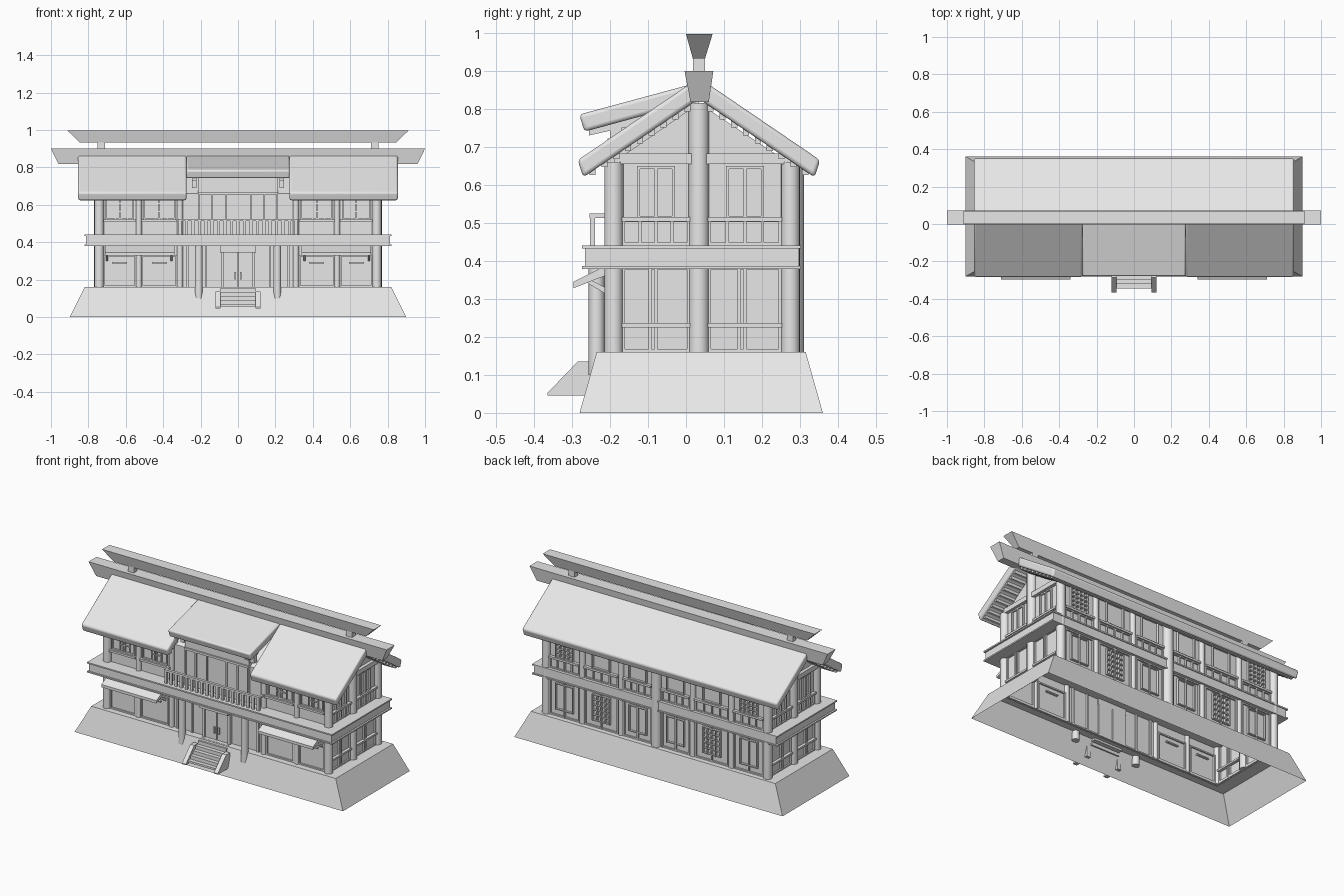
import bpy, bmesh, math
from mathutils import Matrix

cube = bpy.data.objects.get("Cube")
if cube:
    bpy.data.objects.remove(cube, do_unlink=True)

grey = bpy.data.materials.new("plain_grey")
grey.use_nodes = True
grey.diffuse_color = (0.8, 0.8, 0.8, 1)
grey.node_tree.nodes["Principled BSDF"].inputs["Base Color"].default_value = (0.8, 0.8, 0.8, 1)

parts = {}          # part name -> bmesh collecting its pieces
RIDGE = 0.034       # y of the ridge line
FRONT, BACK, END = -0.19, 0.275, 0.74


def part(name):
    return parts.setdefault(name, bmesh.new())


def box(name, x0, x1, y0, y1, z0, z1):
    m = Matrix.Translation(((x0 + x1) / 2, (y0 + y1) / 2, (z0 + z1) / 2))
    m = m @ Matrix.Diagonal((x1 - x0, y1 - y0, z1 - z0, 1))
    bmesh.ops.create_cube(part(name), size=1, matrix=m)


def post(name, x, y, z0, z1, r):
    bmesh.ops.create_cone(part(name), segments=16, radius1=r, radius2=r, depth=z1 - z0,
                          cap_ends=True, matrix=Matrix.Translation((x, y, (z0 + z1) / 2)))


def prism(name, profile, x0, x1):
    """Extrude a (y, z) profile along x."""
    bm = part(name)
    a = [bm.verts.new((x0, y, z)) for y, z in profile]
    b = [bm.verts.new((x1, y, z)) for y, z in profile]
    bm.faces.new(a)
    bm.faces.new(b[::-1])
    for i in range(len(a)):
        j = (i + 1) % len(a)
        bm.faces.new((a[i], b[i], b[j], a[j]))


def frustum(name, low, high, caps=True):
    """Tapered block between two rectangles given as (half_x, y0, y1, z)."""
    bm = part(name)
    rings = [[bm.verts.new((x, y, z)) for x, y in ((-h, y0), (h, y0), (h, y1), (-h, y1))]
             for h, y0, y1, z in (low, high)]
    for i in range(4):
        j = (i + 1) % 4
        bm.faces.new((rings[0][i], rings[0][j], rings[1][j], rings[1][i]))
    if caps:
        bm.faces.new(rings[0][::-1])
        bm.faces.new(rings[1])


def wall_bar(name, side, u0, u1, z0, z1, d=0.01):
    """Bar straddling one of the walls; u runs along that wall."""
    if side in ("front", "back"):
        y = FRONT if side == "front" else BACK
        box(name, u0, u1, y - d, y + d, z0, z1)
    else:
        x = END if side == "left" else -END
        box(name, x - d, x + d, u0, u1, z0, z1)


def grid(name, side, u0, u1, z0, z1, cols=1, rows=1, t=0.008, d=0.01):
    for i in range(cols + 1):
        u = u0 + (u1 - u0 - t) * i / cols
        wall_bar(name, side, u, u + t, z0, z1, d)
    for i in range(rows + 1):
        z = z0 + (z1 - z0 - t) * i / rows
        wall_bar(name, side, u0, u1, z, z + t, d * 0.9)


# Sloping stone base: open tube with a ledge around the walls
frustum("stone_base", (0.9, -0.28, 0.36, 0), (0.82, -0.235, 0.315, 0.16), caps=False)
for s in (-1, 1):
    box("base_ledge", *sorted((s * 0.73, s * 0.82)), -0.235, 0.315, 0.152, 0.16)
box("base_ledge", -0.73, 0.73, -0.235, FRONT + 0.01, 0.152, 0.16)
box("base_ledge", -0.73, 0.73, BACK - 0.01, 0.315, 0.152, 0.16)

# Walls with gables, and the raised wall of the central bay
prism("house_walls", [(FRONT, 0.15), (FRONT, 0.66), (RIDGE, 0.815), (BACK, 0.655), (BACK, 0.15)], -END, END)
bm = part("house_walls")
bm.faces.ensure_lookup_table()
bmesh.ops.delete(bm, geom=[f for f in bm.faces if all(v.co.z < 0.2 for v in f.verts)], context="FACES_ONLY")
prism("bay_wall", [(-0.2, 0.44), (-0.2, 0.755), (RIDGE, 0.82), (RIDGE, 0.44)], -0.215, 0.215)

# Floor band running round the house
box("floor_band", -0.812, 0.812, -0.266, 0.297, 0.382, 0.438)
for z in (0.379, 0.433):
    box("floor_band_lip", -0.822, 0.822, -0.273, 0.302, z, z + 0.008)

# Columns
for s in (-1, 1):
    for y in (FRONT, BACK):
        post("corner_columns", s * 0.742, y, 0.155, 0.66, 0.025)
    post("gable_columns", s * 0.742, RIDGE, 0.155, 0.815, 0.027)
    for x in (0.31, 0.53):
        post("front_columns", s * x, FRONT - 0.003, 0.155, 0.655, 0.016)
    for x in (0.24, 0.5):
        post("back_columns", s * x, BACK, 0.155, 0.655, 0.018)
    post("porch_columns", s * 0.21, -0.235, 0.1, 0.385, 0.021)
post("back_centre_column", 0, BACK + 0.005, 0.155, 0.65, 0.03)

# Main roof: back slope whole, front slope split by the central bay
slope = [(-0.285, 0.665), (RIDGE, 0.882), (RIDGE, 0.826), (-0.27, 0.62)]
prism("roof_back", [(2 * RIDGE - y, z) for y, z in slope], -0.855, 0.855)
prism("roof_front_right", slope, -0.855, -0.275)
prism("roof_front_left", slope, 0.275, 0.855)
prism("bay_roof", [(-0.281, 0.785), (RIDGE, 0.87), (RIDGE, 0.822), (-0.267, 0.74)], -0.276, 0.276)

# Battens under the roof
for i in range(9):
    t = (i + 0.3) / 9
    y, z = -0.255 + 0.28 * t, 0.624 + 0.187 * t
    for x0, x1 in ((-0.84, -0.28), (0.28, 0.84)):
        box("roof_battens", x0, x1, y - 0.008, y + 0.008, z - 0.004, z + 0.014)
    yb = 2 * RIDGE - y
    box("roof_battens", -0.84, 0.84, yb - 0.008, yb + 0.008, z - 0.004, z + 0.014)
for s in (-1, 1):
    x0, x1 = sorted((s * 0.222, s * 0.247))
    prism("bay_brackets", [(-0.255, 0.73), (-0.255, 0.75), (-0.1, 0.79), (-0.1, 0.765)], x0, x1)
    box("bay_brackets", x0, x1, -0.2, -0.17, 0.69, 0.77)

# Ridge beams
frustum("ridge_beam", (0.96, 0.012, 0.06, 0.818), (1.0, -0.004, 0.072, 0.9))
frustum("upper_ridge_beam", (0.845, 0.018, 0.05, 0.932), (0.912, 0, 0.07, 0.997))
for s in (-1, 1):
    box("ridge_supports", s * 0.732 - 0.02, s * 0.732 + 0.02, 0.018, 0.05, 0.89, 0.94)

# Gable ends: tie beams, sills, paired battens and windows
for side, s in (("left", 1), ("right", -1)):
    wall_bar("gable_beam", side, FRONT, BACK, 0.655, 0.683, 0.02)
    for y0, y1 in ((-0.168, 0.01), (0.058, 0.252)):
        mid = (y0 + y1) / 2
        wall_bar("end_sills", side, y0, y1, 0.225, 0.236, 0.018)
        wall_bar("end_sills", side, y0, y1, 0.503, 0.515, 0.018)
        grid("end_panels", side, y0, y1, 0.16, 0.385, 2, 1)
        wall_bar("end_panels", side, mid - 0.02, mid - 0.012, 0.16, 0.38)
        grid("end_windows", side, mid - 0.05, mid + 0.05, 0.51, 0.65, 2, 1)
        grid("end_windows", side, y0, y1, 0.44, 0.51, 4, 1)

# Front wall: lower sliding panels, upper windows, awnings
for s in (-1, 1):
    for a, b in ((0.325, 0.515), (0.545, 0.72)):
        u0, u1 = sorted((s * a, s * b))
        m = (u0 + u1) / 2
        grid("front_panels", "front", u0, u1, 0.16, 0.33, 1, 1)
        wall_bar("front_panels", "front", m - 0.04, m + 0.04, 0.287, 0.294, 0.013)
        wall_bar("front_sills", "front", u0, u1, 0.508, 0.52, 0.02)
        grid("front_windows", "front", u0 + 0.01, u1 - 0.01, 0.52, 0.65, 2, 1)
        grid("front_windows", "front", m - 0.025, m + 0.045, 0.52, 0.65, 2, 3, 0.005, 0.008)
    x0, x1 = sorted((s * 0.34, s * 0.71))
    prism("awnings", [(-0.296, 0.328), (-0.296, 0.345), (-0.21, 0.388), (-0.21, 0.362)], x0, x1)
    for x in (0.355, 0.7):
        prism("awning_brackets", [(-0.265, 0.345), (-0.25, 0.35), (-0.19, 0.318), (-0.19, 0.3)],
              s * x - 0.006, s * x + 0.006)
    wall_bar("porch_battens", "front", s * 0.27 - 0.006, s * 0.27 + 0.006, 0.16, 0.385)
    wall_bar("porch_battens", "front", s * 0.17 - 0.004, s * 0.17 + 0.004, 0.16, 0.385)

# Central bay upper doors
for x in (-0.215, -0.144, -0.07, 0.063, 0.137, 0.207):
    box("bay_doors", x, x + 0.008, -0.209, -0.19, 0.44, 0.66)
box("bay_doors", -0.215, 0.215, -0.209, -0.19, 0.655, 0.668)
box("bay_doors", -0.13, 0.13, -0.206, -0.19, 0.715, 0.722)

# Entrance doors
for s in (-1, 1):
    x0, x1 = sorted((s * 0.003, s * 0.078))
    box("entrance_doors", x0, x1, -0.2, -0.18, 0.16, 0.35)
    box("door_frame", s * 0.085 - 0.007, s * 0.085 + 0.007, -0.21, -0.18, 0.155, 0.36)
    box("door_handles", s * 0.014 - 0.004, s * 0.014 + 0.004, -0.209, -0.198, 0.2, 0.24)
box("door_header", -0.095, 0.095, -0.235, -0.18, 0.345, 0.384)

# Front steps with sloping side walls
for s in (-1, 1):
    x0, x1 = sorted((s * 0.094, s * 0.12))
    prism("step_sides", [(-0.365, 0.046), (-0.365, 0.052), (-0.285, 0.135), (-0.25, 0.135), (-0.25, 0.046)], x0, x1)
for i in range(5):
    y, z = -0.345 + i * 0.024, 0.055 + i * 0.021
    box("steps", -0.095, 0.095, y, y + 0.035, z, z + 0.012)
    box("steps", -0.095, 0.095, y + 0.024, y + 0.03, z, z + 0.022)

# Balcony railing on the central bay
box("balcony_rail", -0.32, 0.32, -0.254, -0.238, 0.513, 0.525)
for s in (-1, 1):
    box("balcony_rail", s * 0.314 - 0.006, s * 0.314 + 0.006, -0.25, -0.19, 0.513, 0.525)
for i in range(19):
    x = -0.31 + i * 0.62 / 18
    box("balusters", x - 0.008, x + 0.008, -0.252, -0.24, 0.435, 0.52)

# Back wall: lattice windows, plain panels and sills
for s in (-1, 1):
    for a, b in ((0.032, 0.222), (0.258, 0.482), (0.518, 0.718)):
        u0, u1 = sorted((s * a, s * b))
        m = (u0 + u1) / 2
        lattice_low, lattice_high = a == 0.258, a == 0.518
        wall_bar("back_sills", "back", u0, u1, 0.503, 0.515, 0.018)
        grid("back_low_panels", "back", u0, u1, 0.16, 0.38, 2, 1)
        grid("back_high_panels", "back", u0, u1, 0.44, 0.505, 4, 1)
        grid("back_low_windows", "back", m - 0.06, m + 0.06, 0.2, 0.36,
             *((4, 5) if lattice_low else (1, 1)), 0.006, 0.014)
        grid("back_high_windows", "back", m - 0.06, m + 0.06, 0.515, 0.65,
             *((4, 5) if lattice_high else (1, 1)), 0.006, 0.014)

# Turn the collected pieces into objects
for name, bm in parts.items():
    bmesh.ops.recalc_face_normals(bm, faces=bm.faces)
    mesh = bpy.data.meshes.new(name)
    bm.to_mesh(mesh)
    bm.free()
    mesh.materials.append(grey)
    obj = bpy.data.objects.new(name, mesh)
    bpy.context.collection.objects.link(obj)
    if "roof_" in name and "battens" not in name or name == "bay_roof":
        bevel = obj.modifiers.new("soft_edges", "BEVEL")
        bevel.width, bevel.segments = 0.01, 3
    if "column" in name or "roof" in name:
        bpy.ops.object.select_all(action="DESELECT")
        obj.select_set(True)
        bpy.context.view_layer.objects.active = obj
        bpy.ops.object.shade_smooth_by_angle(angle=math.radians(35))
